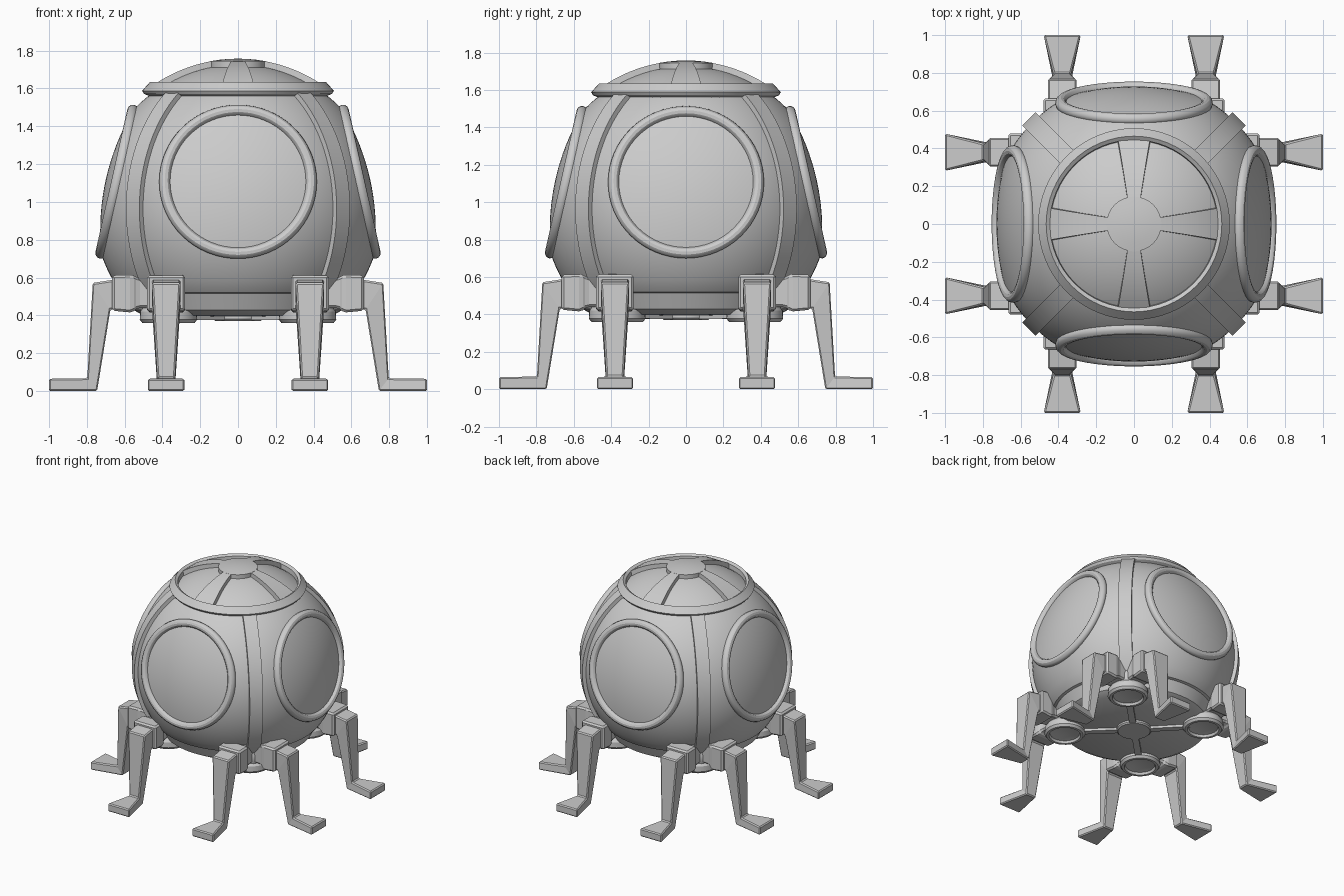
import bpy, bmesh
from math import sin, cos, sqrt, radians, pi
from mathutils import Matrix, Vector

if "Cube" in bpy.data.objects:
    bpy.data.objects.remove(bpy.data.objects["Cube"])

ZC = 0.964          # height of the hull sphere centre
R = 0.762           # hull sphere radius
TILT = radians(12.6)  # upward tilt of the windows


def finish(name, bm, mat=Matrix(), bevel=0, smooth=True):
    bmesh.ops.recalc_face_normals(bm, faces=bm.faces)
    me = bpy.data.meshes.new(name)
    bm.to_mesh(me)
    bm.free()
    me.transform(mat)
    ob = bpy.data.objects.new(name, me)
    bpy.context.collection.objects.link(ob)
    if bevel:
        m = ob.modifiers.new("bevel", 'BEVEL')
        m.width, m.segments, m.limit_method = bevel, 1, 'ANGLE'
    if smooth:
        bpy.ops.object.select_all(action='DESELECT')
        ob.select_set(True)
        bpy.context.view_layer.objects.active = ob
        bpy.ops.object.shade_smooth_by_angle(angle=radians(30))
    return ob


def lathe_mesh(profile, steps=64, closed=False):
    bm = bmesh.new()
    vs = [bm.verts.new((r, 0, z)) for r, z in profile]
    es = [bm.edges.new(p) for p in zip(vs, vs[1:])]
    if closed:
        es.append(bm.edges.new((vs[-1], vs[0])))
    bmesh.ops.spin(bm, geom=vs + es, axis=(0, 0, 1), cent=(0, 0, 0),
                   angle=2 * pi, steps=steps, use_merge=False)
    bmesh.ops.remove_doubles(bm, verts=bm.verts, dist=1e-4)
    bmesh.ops.recalc_face_normals(bm, faces=bm.faces)
    return bm


def loft(sections):
    # each section: inner/lower (x, z), outer/upper (x, z), half width
    bm = bmesh.new()
    rings = [[bm.verts.new(c) for c in ((a[0], -w, a[1]), (a[0], w, a[1]),
                                        (b[0], w, b[1]), (b[0], -w, b[1]))]
             for a, b, w in sections]
    for p, q in zip(rings, rings[1:]):
        for i in range(4):
            j = (i + 1) % 4
            bm.faces.new((p[i], p[j], q[j], q[i]))
    bm.faces.new(rings[0])
    bm.faces.new(rings[-1])
    return bm


def arc_strip(e0, e1, w0, w1, r0, r1, n):
    # raised band following the hull from elevation e0 to e1 (degrees)
    out = []
    for i in range(n + 1):
        t = i / n
        e = radians(e0 + (e1 - e0) * t)
        out.append(((r0 * cos(e), ZC + r0 * sin(e)),
                    (r1 * cos(e), ZC + r1 * sin(e)), w0 + (w1 - w0) * t))
    return loft(out)


def turn(deg):
    return Matrix.Rotation(radians(deg), 4, 'Z')


# Hull: sphere with a flattened base, sliced flat where the windows sit
prof = [(R * cos(radians(e)), ZC + R * sin(radians(e))) for e in range(90, -36, -3)]
prof[0] = (0, ZC + R)
prof += [(0.615, 0.52), (0.595, 0.515), (0.555, 0.43), (0.50, 0.40), (0.0, 0.392)]
bm = lathe_mesh(prof, 72)
D = 0.656
for k in range(4):
    n = turn(90 * k) @ Vector((cos(TILT), 0, sin(TILT)))
    bmesh.ops.bisect_plane(bm, geom=bm.verts[:] + bm.edges[:] + bm.faces[:],
                           plane_co=Vector((0, 0, ZC)) + n * D, plane_no=n,
                           clear_outer=True)
finish("hull", bm)

# Windows: tube frame and shallow glass dome on each side
for k in range(4):
    m = (Matrix.Translation((0, 0, ZC)) @ turn(90 * k)
         @ Matrix.Rotation(pi / 2 - TILT, 4, 'Y') @ Matrix.Translation((0, 0, D)))
    tube = [(0.387 + 0.03 * cos(a * pi / 6), 0.03 * sin(a * pi / 6)) for a in range(12)]
    finish(f"window_frame_{k}", lathe_mesh(tube, 64, True), m)
    glass = [(0.39 * i / 8, 0.062 * (1 - (i / 8) ** 2) - 0.002) for i in range(9)]
    finish(f"window_glass_{k}", lathe_mesh(glass, 64), m)

# Top hatch: collar, hub and four wedge ribs
finish("hatch_collar", lathe_mesh([(0.44, 1.57), (0.445, 1.622), (0.465, 1.635),
                                   (0.507, 1.588), (0.497, 1.572), (0.47, 1.56)],
                                  64, True))
RT = 0.794
cap = [(r, ZC + sqrt(RT * RT - r * r)) for r in (0, 0.05, 0.1, 0.145)]
finish("hatch_hub", lathe_mesh(cap + [(0.145, 1.70)], 48))
for k in range(4):
    finish(f"hatch_rib_{k}", arc_strip(80, 55.5, 0.035, 0.085, 0.755, RT - 0.001, 8),
           turn(90 * k))

# Diagonal parts: hull strips, posts, thrusters and belly struts
for k in range(4):
    t = turn(45 + 90 * k)
    finish(f"hull_strip_{k}", arc_strip(51.5, -36, 0.05, 0.05, 0.74, 0.788, 24), t)
    finish(f"corner_post_{k}",
           lathe_mesh([(0, 0.57), (0.025, 0.57), (0.05, 0.50), (0.05, 0.44),
                       (0.03, 0.40), (0, 0.40)], 16),
           t @ Matrix.Translation((0.61, 0, 0)))
    finish(f"thruster_{k}",
           lathe_mesh([(0.115, 0.47), (0.15, 0.42), (0.152, 0.378), (0.138, 0.36),
                       (0.118, 0.36), (0.11, 0.378), (0.06, 0.388), (0, 0.391)], 32),
           t @ Matrix.Translation((0.52, 0, 0)))
    finish(f"belly_strut_{k}", loft([((0.08, 0.375), (0.08, 0.41), 0.025),
                                     ((0.42, 0.378), (0.42, 0.41), 0.025)]), t)
finish("belly_hub", lathe_mesh([(0, 0.37), (0.12, 0.37), (0.13, 0.38), (0.13, 0.41)], 32))

# Legs: a pair on each side, each with a hip block and a one-piece bent leg
for k in range(4):
    for s in (-1, 1):
        m = turn(90 * k) @ Matrix.Translation((0, 0.38 * s, 0))
        tag = f"{k}_{'a' if s < 0 else 'b'}"
        finish(f"hip_{tag}", loft([((0.45, 0.44), (0.45, 0.58), 0.075),
                                   ((0.53, 0.44), (0.53, 0.60), 0.08),
                                   ((0.56, 0.415), (0.56, 0.615), 0.10),
                                   ((0.665, 0.425), (0.665, 0.612), 0.10)]),
               m, 0.012, False)
        finish(f"leg_{tag}", loft([((0.62, 0.44), (0.62, 0.595), 0.075),
                                   ((0.675, 0.43), (0.768, 0.572), 0.075),
                                   ((0.745, 0.0), (0.797, 0.068), 0.046),
                                   ((1.0, 0.0), (1.0, 0.065), 0.098)]),
               m, 0.008, False)
